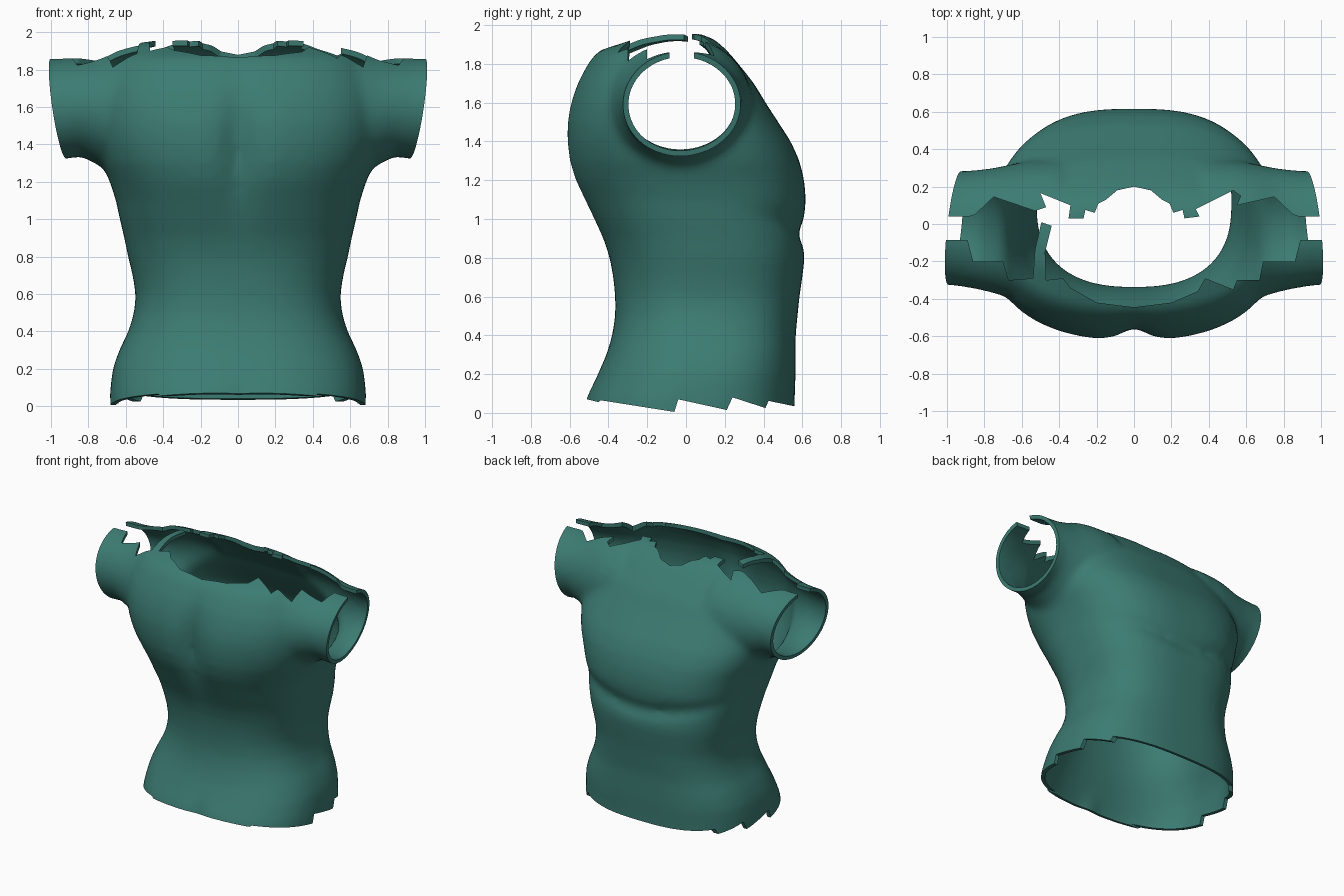
import bpy, bmesh, math
from mathutils import Vector

SEG = 72
WALL = 0.028


def gauss(v, width):
    return math.exp(-(v / width) ** 2)


def loft(bm, rings):
    """Closed tube through a series of equal-length rings."""
    loops = [[bm.verts.new(p) for p in ring] for ring in rings]
    for a, b in zip(loops, loops[1:]):
        for i in range(len(a)):
            j = (i + 1) % len(a)
            bm.faces.new((a[i], a[j], b[j], b[i]))
    bm.faces.new(loops[0][::-1])
    bm.faces.new(loops[-1])


def mesh_object(name, bm):
    bmesh.ops.recalc_face_normals(bm, faces=bm.faces)
    me = bpy.data.meshes.new(name)
    bm.to_mesh(me)
    bm.free()
    ob = bpy.data.objects.new(name, me)
    bpy.context.collection.objects.link(ob)
    return ob


def apply_mod(ob, kind, **props):
    m = ob.modifiers.new(kind.lower(), kind)
    for k, v in props.items():
        setattr(m, k, v)
    bpy.context.view_layer.objects.active = ob
    bpy.ops.object.modifier_apply(modifier=m.name)


def cut(ob, rings):
    """Subtract a lofted prism from the garment."""
    bm = bmesh.new()
    loft(bm, rings)
    cutter = mesh_object("cutter", bm)
    cutter.hide_render = True
    apply_mod(ob, 'BOOLEAN', operation='DIFFERENCE', solver='EXACT', object=cutter)
    bpy.data.objects.remove(cutter)


# Torso sections: height, half width, front y, back y
TORSO = [
    (-0.12, 0.685, -0.56, 0.56), (0.07, 0.685, -0.52, 0.56), (0.20, 0.67, -0.455, 0.565),
    (0.30, 0.635, -0.41, 0.565), (0.40, 0.585, -0.38, 0.565), (0.50, 0.555, -0.365, 0.575),
    (0.60, 0.547, -0.365, 0.585), (0.70, 0.563, -0.375, 0.60), (0.80, 0.588, -0.395, 0.612),
    (0.90, 0.608, -0.43, 0.61), (1.00, 0.632, -0.48, 0.61), (1.10, 0.653, -0.53, 0.618),
    (1.20, 0.685, -0.58, 0.61), (1.30, 0.73, -0.61, 0.585), (1.40, 0.76, -0.622, 0.54),
    (1.50, 0.77, -0.62, 0.475), (1.60, 0.77, -0.60, 0.41), (1.70, 0.75, -0.565, 0.35),
    (1.80, 0.70, -0.51, 0.27), (1.86, 0.66, -0.465, 0.22), (1.925, 0.57, -0.32, 0.15),
    (1.955, 0.45, -0.22, 0.08)]


def torso_section(z):
    for a, b in zip(TORSO, TORSO[1:]):
        if z <= b[0]:
            t = (z - a[0]) / (b[0] - a[0])
            return [p + (q - p) * t for p, q in zip(a, b)]
    return TORSO[-1]


def torso_ring(z):
    z, half, front, back = torso_section(z)
    mid, depth = (front + back) / 2, (back - front) / 2
    ring = []
    for i in range(SEG):
        t = 2 * math.pi * i / SEG
        c, s = math.cos(t), math.sin(t)
        n = 2.0 / (2.75 if s > 0 else 2.45)
        x = half * math.copysign(abs(c) ** n, c)
        y = mid + depth * math.copysign(abs(s) ** n, s)
        if s < 0:   # chest cleft and small hem groove
            y += 0.075 * gauss(x, 0.09) * gauss(z - 1.38, 0.30)
            y += 0.03 * gauss(x, 0.04) * gauss(z, 0.12)
        else:       # curved fold across the back
            y -= 0.035 * s * gauss(z - 0.92 - 0.22 * abs(x) ** 1.5, 0.05)
        ring.append((x, y, z))
    return ring


# Sleeve sections: x, centre y, centre z, y radius, z radius
SLEEVE = [
    (0.40, -0.05, 1.57, 0.40, 0.38), (0.55, -0.045, 1.58, 0.385, 0.365),
    (0.65, -0.04, 1.585, 0.36, 0.345), (0.75, -0.035, 1.59, 0.335, 0.30),
    (0.84, -0.03, 1.602, 0.318, 0.266), (0.93, -0.025, 1.592, 0.308, 0.272),
    (1.00, -0.02, 1.592, 0.305, 0.272), (1.15, -0.02, 1.592, 0.305, 0.272)]


def sleeve_ring(side, x, cy, cz, ry, rz):
    return [(side * x, cy + ry * math.cos(2 * math.pi * i / 48),
             cz + rz * math.sin(2 * math.pi * i / 48)) for i in range(48)]


# Garment body: torso and sleeves fused, softened and hollowed
bm = bmesh.new()
steps = 70
loft(bm, [torso_ring(-0.12 + 2.075 * k / steps) for k in range(steps + 1)])
for side in (-1, 1):
    loft(bm, [sleeve_ring(side, *s) for s in SLEEVE])
shirt = mesh_object("torn_shirt", bm)
apply_mod(shirt, 'REMESH', mode='VOXEL', voxel_size=0.026)
apply_mod(shirt, 'SMOOTH', factor=0.5, iterations=7)
apply_mod(shirt, 'SOLIDIFY', thickness=WALL, offset=-1)

# Ragged hem: side profile swept across the width
HEM = [(-0.8, 0.06), (-0.53, 0.075), (-0.45, 0.055), (-0.44, 0.065), (-0.06, 0.005), (-0.04, 0.07),
       (0.21, 0.015), (0.24, 0.08), (0.41, 0.025), (0.425, 0.062), (0.57, 0.032), (0.8, 0.03),
       (0.8, -0.4), (-0.8, -0.4)]
cut(shirt, [[(x, y, z) for y, z in HEM] for x in (-1.3, 1.3)])

# Torn neckline and shoulders, with one strap left on the -x side
NECK = [
    # back edge, from the middle to the +x sleeve
    (0, 0.20), (0.09, 0.18), (0.15, 0.13), (0.19, 0.11), (0.21, 0.06), (0.26, 0.075),
    (0.27, 0.03), (0.35, 0.04), (0.33, 0.08), (0.53, 0.18), (0.57, 0.15), (0.55, 0.10),
    (0.75, 0.145), (0.85, 0.05), (0.88, 0.04),
    # notch in the sleeve and front edge
    (1.2, 0.04), (1.2, -0.085), (0.89, -0.085), (0.86, -0.20), (0.69, -0.20), (0.67, -0.30),
    (0.55, -0.30), (0.53, -0.35), (0.38, -0.29), (0.34, -0.36), (0.20, -0.42), (0, -0.445),
    (-0.20, -0.42), (-0.34, -0.34), (-0.38, -0.29), (-0.47, -0.30),
    # strap
    (-0.475, -0.15), (-0.44, -0.01), (-0.495, 0.01), (-0.53, -0.14), (-0.54, -0.29),
    # -x sleeve and back edge
    (-0.67, -0.30), (-0.70, -0.20), (-0.86, -0.20), (-0.89, -0.085), (-1.2, -0.085),
    (-1.2, 0.04), (-0.88, 0.04), (-0.85, 0.05), (-0.75, 0.145), (-0.53, 0.07), (-0.47, 0.09),
    (-0.50, 0.165), (-0.34, 0.10), (-0.35, 0.03), (-0.27, 0.03), (-0.26, 0.075),
    (-0.21, 0.06), (-0.19, 0.11), (-0.15, 0.13), (-0.09, 0.18)]
cut(shirt, [[(x, y, z) for x, y in NECK] for z in (1.68, 2.2)])

# Slanted sleeve openings
for side in (-1, 1):
    rings = []
    for push in (0, 0.5):
        rings.append([(side * (0.957 + push - 0.11 * (y + 0.02) + 0.15 * (z - 1.58)), y, z)
                      for y, z in ((-0.6, 1.1), (0.6, 1.1), (0.6, 2.1), (-0.6, 2.1))])
    cut(shirt, rings)

# Cloth colour and smooth shading
cloth = bpy.data.materials.new("teal_cloth")
cloth.diffuse_color = (0.045, 0.20, 0.17, 1)
shirt.data.materials.clear()
shirt.data.materials.append(cloth)
for f in shirt.data.polygons:
    f.material_index = 0
bpy.ops.object.select_all(action='DESELECT')
shirt.select_set(True)
bpy.context.view_layer.objects.active = shirt
bpy.ops.object.shade_smooth_by_angle(angle=math.radians(40))
